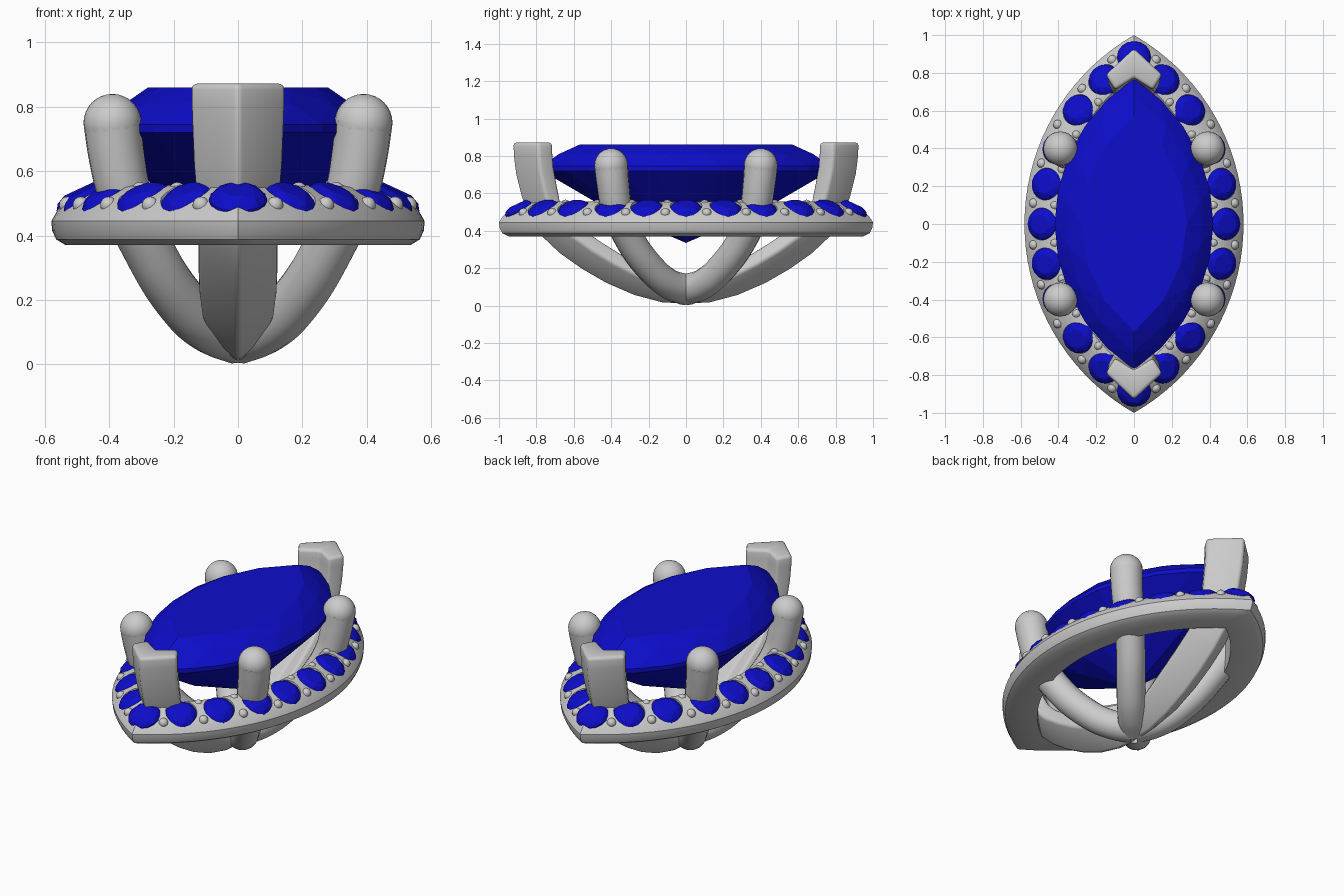
import bpy, bmesh, math
from mathutils import Vector, Matrix

if "Cube" in bpy.data.objects:
    bpy.data.objects.remove(bpy.data.objects["Cube"])

R, C = 1.152, 0.572      # outline arc radius and its centre offset from the middle

blue = bpy.data.materials.new("blue_gem")
blue.diffuse_color = (0.004, 0.004, 0.6, 1)
blue.use_nodes = True
blue.node_tree.nodes["Principled BSDF"].inputs["Base Color"].default_value = blue.diffuse_color


def finish(bm, name, mat=None):
    bmesh.ops.recalc_face_normals(bm, faces=bm.faces[:])
    me = bpy.data.meshes.new(name)
    bm.to_mesh(me)
    bm.free()
    ob = bpy.data.objects.new(name, me)
    bpy.context.collection.objects.link(ob)
    if mat:
        me.materials.append(mat)
    return ob


def activate(ob):
    bpy.ops.object.select_all(action='DESELECT')
    ob.select_set(True)
    bpy.context.view_layer.objects.active = ob


def smooth(ob, deg=35):
    activate(ob)
    for m in list(ob.modifiers):
        bpy.ops.object.modifier_apply(modifier=m.name)
    bpy.ops.object.shade_smooth_by_angle(angle=math.radians(deg))


def marquise(a, b, z, n):
    """Pointed oval with half width a, half length b, n segments per side."""
    r = (a * a + b * b) / (2 * a)
    lim = math.asin(b / r)
    pts = []
    for s in (1, -1):
        for i in range(n):
            t = -lim + 2 * lim * i / n
            pts.append(Vector((s * (r * math.cos(t) - r + a), s * r * math.sin(t), z)))
    return pts


def hull(bm, pts):
    vs = [bm.verts.new(p) for p in pts]
    bmesh.ops.convex_hull(bm, input=vs)


def loft(bm, sections, closed):
    """Skin equal-length loops; closed joins last to first, otherwise caps the ends."""
    rows = [[bm.verts.new(p) for p in s] for s in sections]
    n = len(rows[0])
    for i in range(len(rows) if closed else len(rows) - 1):
        a, b = rows[i], rows[(i + 1) % len(rows)]
        for j in range(n):
            bm.faces.new((a[j], a[(j + 1) % n], b[(j + 1) % n], b[j]))
    if not closed:
        bm.faces.new(rows[0])
        bm.faces.new(rows[-1])


# Large centre stone
bm = bmesh.new()
hull(bm, marquise(.28, .57, .86, 6) + marquise(.36, .68, .81, 7)
     + marquise(.42, .77, .745, 10) + marquise(.42, .77, .72, 10)
     + marquise(.22, .41, .51, 6) + [Vector((0, 0, .335))])
finish(bm, "centre_stone", blue)

# Halo band: profile of (inset from outline, z) swept round the pointed oval
profile = [(0, .445), (.003, .415), (.015, .388), (.045, .37), (.19, .37), (.19, .535),
           (.175, .553), (.15, .557), (.115, .548), (.06, .518), (.02, .48)]
bm = bmesh.new()
loops = []
for d, z in profile:
    loops.append(marquise(R - d - C, math.sqrt((R - d) ** 2 - C * C), z, 36))
loft(bm, loops, True)
band = finish(bm, "halo_band")


def on_band(y):
    """Point on the stone line and the outward direction there."""
    x = math.sqrt(max((R - .1) ** 2 - y * y, 0)) - C
    return Vector((x, y, 0)), Vector((x + C, y, 0)).normalized()


# Sites of the halo stones
sites = []
for y in (0, .21, .40, .60, .76):
    for sx in (1, -1):
        for sy in ((1, -1) if y else (1,)):
            p, n = on_band(y)
            flip = Vector((sx, sy, 1))
            sites.append((p * flip, n * flip))
sites += [(Vector((0, s * .885, 0)), Vector((0, s, 0))) for s in (1, -1)]

# Halo stones and the seats cut for them
gems, cuts = bmesh.new(), bmesh.new()
tilt = math.radians(25)
for p, n in sites:
    axis = n * math.sin(tilt) + Vector((0, 0, math.cos(tilt)))
    M = Matrix.Translation(p + Vector((0, 0, .512))) @ axis.to_track_quat('Z', 'Y').to_matrix().to_4x4()
    pts = [Vector((0, 0, -.07))]
    for r, z, count, ph in ((.052, .036, 8, .5), (.078, .022, 8, 0), (.09, .004, 16, 0), (.09, -.006, 16, 0)):
        for i in range(count):
            a = 2 * math.pi * (i + ph) / count
            pts.append(Vector((r * math.cos(a), r * math.sin(a), z)))
    hull(gems, [M @ q for q in pts])
    bmesh.ops.create_cone(cuts, cap_ends=True, segments=24, radius1=.08, radius2=.096, depth=.2,
                          matrix=M @ Matrix.Translation((0, 0, .055)))
finish(gems, "halo_stones", blue)
cutter = finish(cuts, "seat_cutter")
cutter.hide_render = True
mod = band.modifiers.new("seats", 'BOOLEAN')
mod.object = cutter
mod.operation = 'DIFFERENCE'
mod.solver = 'EXACT'
smooth(band)
bpy.data.objects.remove(cutter)

# Tiny beads gripping the halo stones
bm = bmesh.new()
for y in (.105, .305, .50, .68, .825):
    p, n = on_band(y)
    for off, z in ((.055, .495), (-.055, .54)):
        q = p + n * off
        for sx in (1, -1):
            for sy in (1, -1):
                bmesh.ops.create_uvsphere(bm, u_segments=12, v_segments=8, radius=.026,
                                          matrix=Matrix.Translation((sx * q.x, sy * q.y, z)))
smooth(finish(bm, "halo_beads"), 60)

# Four round prongs running down into curved legs
path = [(.39, .40, .75, .09), (.378, .39, .65, .087), (.35, .37, .52, .083), (.285, .31, .37, .08),
        (.18, .19, .20, .08), (.09, .09, .115, .08), (0, 0, .085, .085)]
for sx, side in ((1, "right"), (-1, "left")):
    for sy, end in ((1, "back"), (-1, "front")):
        name = f"round_prong_{end}_{side}"
        cu = bpy.data.curves.new(name, 'CURVE')
        cu.dimensions = '3D'
        cu.bevel_depth = 1
        cu.bevel_resolution = 6
        cu.resolution_u = 6
        cu.use_fill_caps = True
        sp = cu.splines.new('BEZIER')
        sp.bezier_points.add(len(path) - 1)
        for b, (x, y, z, r) in zip(sp.bezier_points, path):
            b.co = (sx * x, sy * y, z)
            b.radius = r
            b.handle_left_type = b.handle_right_type = 'AUTO'
        ob = bpy.data.objects.new(name, cu)
        bpy.context.collection.objects.link(ob)
        activate(ob)
        bpy.ops.object.convert(target='MESH')
        smooth(bpy.context.object, 50)
        bm = bmesh.new()
        bmesh.ops.create_uvsphere(bm, u_segments=24, v_segments=16, radius=.09,
                                  matrix=Matrix.Translation((sx * .39, sy * .40, .75)))
        smooth(finish(bm, f"prong_tip_{end}_{side}"), 60)

# Two chevron prongs at the points, sweeping down to the base
chevron = [(0, 0), (.15, -.14), (.10, -.22), (0, -.155), (-.10, -.22), (-.15, -.14)]
spine = [(.93, .872, 1), (.928, .8, 1), (.915, .7, .98), (.885, .58, .95), (.845, .47, .9), (.77, .36, .87),
         (.68, .275, .86), (.56, .19, .86), (.43, .115, .84), (.28, .05, .78), (.13, .01, .65), (0, .002, .5)]
for s, end in ((1, "back"), (-1, "front")):
    sections = []
    for i, (y, z, k) in enumerate(spine):
        a, b = spine[max(i - 1, 0)], spine[min(i + 1, len(spine) - 1)]
        t = Vector((b[0] - a[0], b[1] - a[1])).normalized()
        if i == 0:
            t = Vector((0, -1))
        ny, nz = -t.y, t.x          # outward normal in the side plane
        sections.append([Vector((x * k, s * (y + d * ny * k), z + d * nz * k)) for x, d in chevron])
    bm = bmesh.new()
    loft(bm, sections, False)
    ob = finish(bm, f"chevron_prong_{end}")
    bev = ob.modifiers.new("soften", 'BEVEL')
    bev.width = .018
    bev.segments = 3
    bev.limit_method = 'ANGLE'
    smooth(ob, 40)
